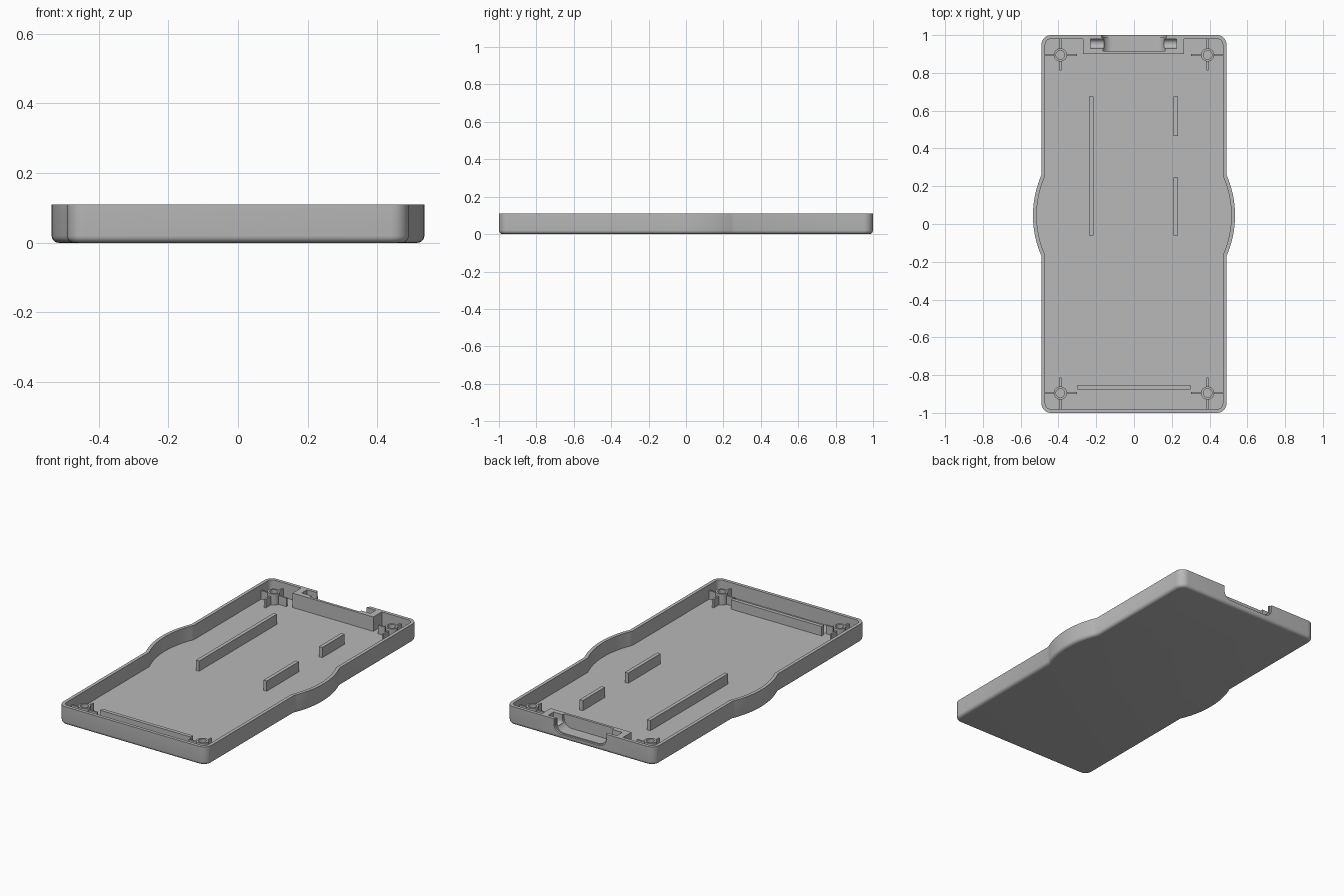
import bpy, bmesh
from math import sin, cos, pi, acos

cube = bpy.data.objects.get("Cube")
if cube:
    bpy.data.objects.remove(cube, do_unlink=True)

grey = bpy.data.materials.new("plastic grey")
grey.use_nodes = True
COLOUR = (0.48, 0.48, 0.48, 1)
grey.diffuse_color = COLOUR
grey.node_tree.nodes["Principled BSDF"].inputs["Base Color"].default_value = COLOUR

HALF_W, HEIGHT, FLOOR, WALL = 0.49, 0.11, 0.024, 0.02
BULGE_R, BULGE_Y, CORNER = 0.535, 0.045, 0.05


def finish(bm, name):
    bmesh.ops.recalc_face_normals(bm, faces=bm.faces)
    mesh = bpy.data.meshes.new(name)
    bm.to_mesh(mesh)
    bm.free()
    obj = bpy.data.objects.new(name, mesh)
    bpy.context.collection.objects.link(obj)
    mesh.materials.append(grey)
    return obj


def smooth(obj):
    bpy.ops.object.select_all(action='DESELECT')
    obj.select_set(True)
    bpy.context.view_layer.objects.active = obj
    bpy.ops.object.shade_smooth_by_angle(angle=0.6)


def loft(name, rings, closed=False):
    """Skin a list of equal-length rings; cap the ends unless closed."""
    bm = bmesh.new()
    loops = [[bm.verts.new(p) for p in ring] for ring in rings]
    pairs = list(zip(loops, loops[1:]))
    if closed:
        pairs.append((loops[-1], loops[0]))
    n = len(loops[0])
    for a, b in pairs:
        for i in range(n):
            j = (i + 1) % n
            bm.faces.new((a[i], a[j], b[j], b[i]))
    if not closed:
        bm.faces.new(loops[0])
        bm.faces.new(loops[-1])
    return finish(bm, name)


def box(name, x0, x1, y0, y1, z0, z1):
    return loft(name, [[(x0, y0, z), (x1, y0, z), (x1, y1, z), (x0, y1, z)]
                       for z in (z0, z1)])


def cut(obj, cutters):
    bpy.context.view_layer.objects.active = obj
    for c in cutters:
        mod = obj.modifiers.new("cut", 'BOOLEAN')
        mod.operation, mod.solver, mod.object = 'DIFFERENCE', 'EXACT', c
        bpy.ops.object.modifier_apply(modifier=mod.name)


def outline(inset, z):
    """Rounded rectangle with a circular bulge on each long side."""
    def corner(sx, sy, start):
        r = CORNER - inset
        return [(sx * (HALF_W - CORNER) + r * cos(start + pi / 2 * i / 8),
                 sy * (1 - CORNER) + r * sin(start + pi / 2 * i / 8), z)
                for i in range(9)]

    def bulge(mid):
        r = BULGE_R - inset
        half = acos((HALF_W - inset) / r)
        return [(r * cos(mid + half * (i / 10 - 1)),
                 BULGE_Y + r * sin(mid + half * (i / 10 - 1)), z)
                for i in range(21)]

    return (corner(1, -1, -pi / 2) + bulge(0) + corner(1, 1, 0)
            + corner(-1, 1, pi / 2) + bulge(pi) + corner(-1, -1, pi))


# Tray shell: rounded bottom edge, outer wall, rim, inner wall, floor
R = 0.02
rings = [outline(R * (1 - sin(a)), R * (1 - cos(a)))
         for a in (pi / 2 * i / 5 for i in range(6))]
rings += [outline(0, HEIGHT), outline(WALL, HEIGHT), outline(WALL, FLOOR)]
shell = loft("tray_shell", rings)

# Connector housing against the back wall
housing = box("connector_housing", -0.27, 0.265, 0.90, 1 - WALL, FLOOR, HEIGHT)


def slot(name, half, bottom, r, y0, y1):
    """Cutter with rounded lower corners, open at the top."""
    prof = [(half, 0.2), (-half, 0.2)]
    for sx, start in ((-1, pi), (1, 1.5 * pi)):
        prof += [(sx * (half - r) + r * cos(start + pi / 2 * i / 8),
                  bottom + r + r * sin(start + pi / 2 * i / 8)) for i in range(9)]
    return loft(name, [[(x, y, z) for x, z in prof] for y in (y0, y1)])


def ear_pocket(name, x0, x1):
    """Cutter with a round trough running along x."""
    prof = [(0.98, 0.2), (0.93, 0.2)]
    prof += [(0.955 + 0.025 * cos(pi + pi * i / 10), 0.075 + 0.025 * sin(pi + pi * i / 10))
             for i in range(11)]
    return loft(name, [[(x, y, z) for y, z in prof] for x in (x0, x1)])


port = slot("port_cutter", 0.165, 0.035, 0.05, 0.915, 1.1)
lip = slot("lip_cutter", 0.173, 0.03, 0.05, 0.988, 1.1)
ears = [ear_pocket("ear_cutter_left", 0.16, 0.225), ear_pocket("ear_cutter_right", -0.23, -0.16)]
cut(shell, [port, lip])
cut(housing, [port] + ears)
for cutter in [port, lip] + ears:
    bpy.data.objects.remove(cutter, do_unlink=True)
smooth(shell)
smooth(housing)

# Screw posts with crossed support ribs in the four corners
PX, PY, PO, PI_R, RIB = 0.39, 0.895, 0.035, 0.023, 0.005
for sx, side in ((1, "left"), (-1, "right")):
    for sy, end in ((1, "back"), (-1, "front")):
        tag = f"{end}_{side}"
        cx, cy = sx * PX, sy * PY
        post = loft("screw_post_" + tag,
                    [[(cx + r * cos(2 * pi * i / 32), cy + r * sin(2 * pi * i / 32), z)
                      for i in range(32)]
                     for r, z in ((PO, FLOOR), (PO, 0.09), (PI_R, 0.09), (PI_R, FLOOR))],
                    closed=True)
        smooth(post)
        for k, (a, b) in enumerate(((0.302, PX - PO + 0.002), (PX + PO - 0.002, 0.472))):
            xs = sorted((sx * a, sx * b))
            box(f"post_rib_x{k}_{tag}", *xs, cy - RIB, cy + RIB, FLOOR, 0.075)
        for k, (a, b) in enumerate(((0.812, PY - PO + 0.002), (PY + PO - 0.002, 0.982))):
            ys = sorted((sy * a, sy * b))
            box(f"post_rib_y{k}_{tag}", cx - RIB, cx + RIB, *ys, FLOOR, 0.075)

# Board guide ribs standing on the floor
box("long_guide_rib", -0.237, -0.215, -0.06, 0.675, FLOOR, 0.085)
box("back_guide_rib", 0.21, 0.232, 0.465, 0.675, FLOOR, 0.085)
box("middle_guide_rib", 0.21, 0.232, -0.06, 0.245, FLOOR, 0.085)
box("front_guide_rib", -0.30, 0.30, -0.875, -0.853, FLOOR, 0.08)
